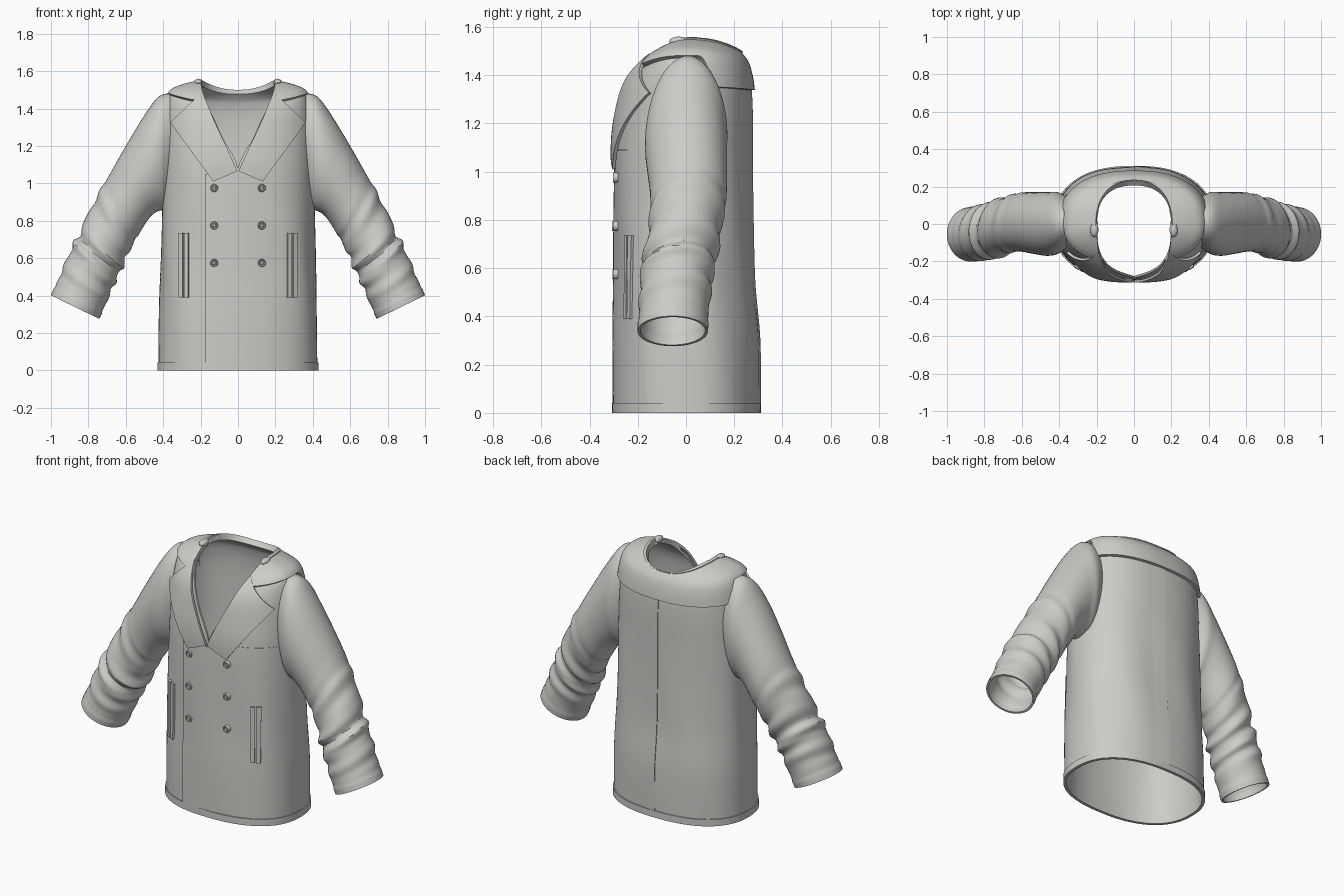
import bpy, bmesh, math
from mathutils import Vector
from mathutils.bvhtree import BVHTree

if "Cube" in bpy.data.objects:
    bpy.data.objects.remove(bpy.data.objects["Cube"], do_unlink=True)

cloth = bpy.data.materials.new("warm grey cloth")
cloth.use_nodes = True
GREY = (0.6, 0.6, 0.575, 1)
cloth.diffuse_color = GREY
cloth.node_tree.nodes["Principled BSDF"].inputs["Base Color"].default_value = GREY


def finish(name, bm, thick=0, offset=-1, mirror=False):
    """Turn a bmesh into a smooth, optionally mirrored and thickened part."""
    me = bpy.data.meshes.new(name)
    bm.to_mesh(me)
    bm.free()
    me.materials.append(cloth)
    ob = bpy.data.objects.new(name, me)
    bpy.context.collection.objects.link(ob)
    bpy.ops.object.select_all(action='DESELECT')
    ob.select_set(True)
    bpy.context.view_layer.objects.active = ob
    if mirror:
        ob.modifiers.new("mirror", 'MIRROR').use_mirror_merge = False
    if thick:
        shell = ob.modifiers.new("thickness", 'SOLIDIFY')
        shell.thickness = thick
        shell.offset = offset
    if ob.modifiers:
        bpy.ops.object.convert(target='MESH')
    bpy.ops.object.shade_smooth_by_angle(angle=math.radians(40))
    return ob


def loft(rows):
    """Join rows of points into quads, welding where they meet."""
    bm = bmesh.new()
    grid = [[bm.verts.new(p) for p in row] for row in rows]
    for low, high in zip(grid, grid[1:]):
        for j in range(len(low) - 1):
            bm.faces.new((low[j], low[j + 1], high[j + 1], high[j]))
    bmesh.ops.remove_doubles(bm, verts=bm.verts, dist=0.0004)
    return bm


def spline(table, u):
    """Smooth interpolation between the rows of a table."""
    n = len(table) - 1
    i = min(int(u), n - 1)
    t = u - i
    a, b, c, d = (table[min(max(k, 0), n)] for k in (i - 1, i, i + 1, i + 2))
    return [q + 0.5 * t * (r - p + t * (2 * p - 5 * q + 4 * r - s + t * (3 * (q - r) + s - p)))
            for p, q, r, s in zip(a, b, c, d)]


def power(v, e=0.85):
    return math.copysign(abs(v) ** e, v)


# Torso rings: half width, front depth, back depth, z front, z side, z back, neck gap
TORSO = [
    (.425, .30, .305, 0, 0, 0, 0),
    (.422, .30, .305, .3, .3, .3, 0),
    (.415, .295, .285, .55, .55, .55, 0),
    (.408, .295, .275, .85, .85, .85, 0),
    (.402, .29, .272, 1.08, 1.08, 1.08, 0),
    (.395, .265, .272, 1.25, 1.25, 1.25, .085),
    (.385, .24, .265, 1.36, 1.38, 1.36, .135),
    (.36, .2, .25, 1.42, 1.475, 1.43, .17),
    (.30, .15, .235, 1.47, 1.51, 1.46, .19),
    (.20, .08, .215, 1.5, 1.535, 1.485, .20),
]
TOP = len(TORSO) - 1


def torso(u, s, closed=False):
    """Point on the torso; s runs 0..1 from front edge round the left to front edge."""
    hx, front, back, zf, zs, zb, gap = spline(TORSO, u)
    gap = 0 if closed or u <= 4 else max(gap, 0)
    start = math.asin(min(1, (gap / hx)) ** (1 / 0.85))
    a = start + s * (2 * math.pi - 2 * start)
    sn, cs = math.sin(a), math.cos(a)
    fold = 1 + .012 * math.sin(7 * a + u) * max(0, 1 - abs(u - 2) / 2)
    z0 = zf if cs > 0 else zb
    return Vector((hx * power(sn) * fold, -power(cs) * (front if cs > 0 else back) * fold,
                   z0 + (zs - z0) * sn * sn))


COLS = 96
levels = [i / 6 for i in range(TOP * 6 + 1)]
finish("coat_body", loft([[torso(u, j / COLS) for j in range(COLS + 1)] for u in levels]), .012)

# Closed helper surface that fitted pieces are laid on
guide = loft([[torso(u, j / COLS, True) for j in range(COLS + 1)] for u in levels])
tree = BVHTree.FromBMesh(guide)
guide.free()


def on_coat(x, z, lift, back=False):
    side = 1 if back else -1
    hit, nor, _, _ = tree.ray_cast(Vector((x, side, z)), Vector((0, -side, 0)))
    if hit is None:
        hit, nor, _, _ = tree.find_nearest(Vector((x, side * .2, z)))
    if nor.y * side < 0:
        nor = -nor
    return hit + nor * lift


def patch(name, corners, lift, thick, nx=10, nz=14, back=False, mirror=False):
    """Four-cornered piece (bl, br, tr, tl in x and z) fitted to the coat."""
    bl, br, tr, tl = (Vector(c) for c in corners)
    rows = []
    for k in range(nz + 1):
        q = k / nz
        left, right = bl.lerp(tl, q), br.lerp(tr, q)
        rows.append([on_coat(*left.lerp(right, i / nx), lift(i / nx, q), back)
                     for i in range(nx + 1)])
    return finish(name, loft(rows), thick, 0, mirror)


def rect(x0, x1, z0, z1):
    return (x0, z0), (x1, z0), (x1, z1), (x0, z1)


# Hem band
finish("hem_band", loft([[torso(u, j / COLS) for j in range(COLS + 1)]
                         for u in (0, .1, .2)]), .006, 1)

# Broad collar, deeper across the back
def collar_end(s):
    t = min(max((min(s, 1 - s) - .24) / .06, 0), 1)
    return 6.95 - 1.2 * t * t * (3 - 2 * t)


rows = []
for k in range(13):
    rows.append([torso(collar_end(j / 120) + (TOP - collar_end(j / 120)) * k / 12, j / 120)
                 for j in range(121)])
finish("collar", loft(rows), .018, 1)

# Neck band and its raised ends
finish("neck_band", loft([[torso(u, j / COLS) for j in range(COLS + 1)]
                          for u in (8.75, 8.85, TOP)]), .024, 1)
bm = bmesh.new()
bmesh.ops.create_uvsphere(bm, u_segments=16, v_segments=8, radius=1)
for v in bm.verts:
    v.co = Vector((.212 + v.co.x * .022, -.03 + v.co.y * .04, 1.54 + v.co.z * .02))
finish("neck_band_ends", bm, mirror=True)

# Lapels with a soft roll
patch("lapels", ((.003, 1.065), (.13, 1.01), (.345, 1.325), (.19, 1.475)),
      lambda p, q: .014 + .012 * math.sin(math.pi * q), .014, 12, 20, mirror=True)

# Overlapping front and back panels, each with one raised edge
patch("front_overlap", rect(-.175, .15, .002, 1.05),
      lambda p, q: .007 - .012 * p, .006, 16, 40)
patch("back_overlap", rect(0, .16, .002, 1.34),
      lambda p, q: .003 - .009 * p, .004, 10, 40, back=True)
patch("chest_seam", rect(.14, .37, 1.087, 1.093), lambda p, q: .001, .004, 12, 1)

# Double welt pockets
for label, x in (("outer", .291), ("inner", .262)):
    patch("pocket_welts_" + label, rect(x, x + .022, .39, .735),
          lambda p, q: .004, .014, 2, 16, mirror=True)

# Sleeve rings: outer x, outer z, inner x, inner z, y centre, half depth
SLEEVE = [
    (.335, 1.482, .375, .88, .01, .135),
    (.42, 1.467, .395, .86, .005, .165),
    (.50, 1.365, .43, .85, 0, .17),
    (.60, 1.20, .47, .82, .005, .165),
    (.68, 1.06, .52, .745, .01, .158),
    (.76, .92, .57, .66, 0, .15),
    (.845, .74, .62, .55, -.025, .147),
    (.90, .63, .66, .465, -.04, .148),
    (.955, .50, .705, .36, -.05, .145),
    (.997, .40, .745, .278, -.055, .142),
]
ARM = len(SLEEVE) - 1
rows = []
for k in range(ARM * 9 + 1):
    u = k / 9
    ox, oz, ix, iz, yc, ry = spline(SLEEVE, u)
    mid = Vector(((ox + ix) / 2, yc, (oz + iz) / 2))
    half = Vector((ox, yc, oz)) - mid
    amount = max(0, 1 - abs(u - 6.2) / 2.3)
    row = []
    for j in range(49):
        a = 2 * math.pi * j / 48
        # Elbow creases, then a raised cuff hem
        crease = .011 * amount * (math.sin(6.8 * u + 1.6 * math.cos(a + .6))
                                  + .4 * math.sin(11 * u - 2 * math.sin(a)))
        grow = 1 + (crease + (.004 if u > 8.5 else 0)) / ry
        row.append(mid + (half * math.cos(a) - Vector((0, ry * math.sin(a), 0))) * grow)
    rows.append(row)
finish("sleeves", loft(rows), .012, -1, True)

# Buttons: disc, raised rim and centre boss, turned from one profile
PROFILE = [(0, .011), (.007, .011), (.009, .007), (.013, .007), (.015, .013),
           (.019, .013), (.021, .009), (.021, -.006)]
for n, z in enumerate((.575, .775, .975), 1):
    for side, x in (("left", .127), ("right", -.127)):
        c = on_coat(x, z, .004)
        rings = [[c + Vector((r * math.cos(math.tau * j / 20), -h, r * math.sin(math.tau * j / 20)))
                  for j in range(21)] for r, h in PROFILE[1:]]
        bm = loft(rings)
        bmesh.ops.holes_fill(bm, edges=[e for e in bm.edges if e.is_boundary], sides=0)
        bmesh.ops.recalc_face_normals(bm, faces=bm.faces)
        finish(f"button_{side}_{n}", bm)
